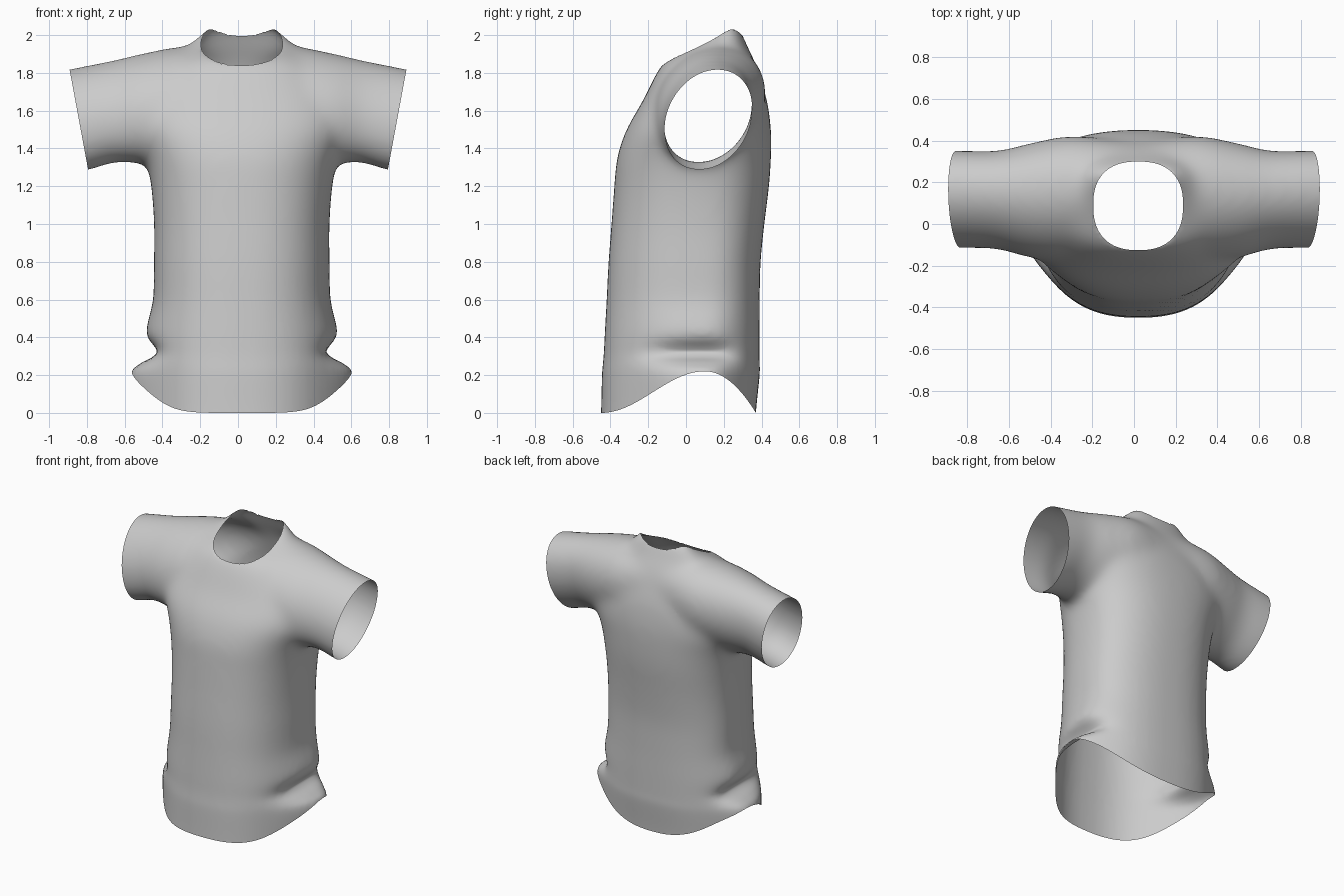
import bpy, bmesh, math
from mathutils import Vector

if "Cube" in bpy.data.objects:
    bpy.data.objects.remove(bpy.data.objects["Cube"])

SIDES = 64


def smooth_rows(rows, steps=5):
    """Catmull-Rom rows between the given section rows."""
    out = []
    for i in range(len(rows) - 1):
        quad = (rows[max(i - 1, 0)], rows[i], rows[i + 1], rows[min(i + 2, len(rows) - 1)])
        for s in range(steps):
            t = s / steps
            out.append([b + t / 2 * (c - a + t * (2*a - 5*b + 4*c - d + t * (3*(b - c) + d - a)))
                        for a, b, c, d in zip(*quad)])
    return out + [rows[-1]]


def loft(bm, rows, section):
    """Closed skin through one ring of points per row."""
    rings = []
    for row in rows:
        angles = [math.tau * k / SIDES for k in range(SIDES)]
        rings.append([bm.verts.new(section(row, math.cos(a), math.sin(a))) for a in angles])
    for r0, r1 in zip(rings, rings[1:]):
        for k in range(SIDES):
            n = (k + 1) % SIDES
            bm.faces.new((r0[k], r0[n], r1[n], r1[k]))
    bm.faces.new(rings[0][::-1])
    bm.faces.new(rings[-1])


def boxy(value):
    return math.copysign(abs(value) ** 0.84, value)


def torso_section(row, c, s):
    """Rounded halves meeting at the widest line, with flares and folds at the sides."""
    z, front, back, half, flare = row
    widest = max(0.09, (front + back) / 2)
    depth = back - widest if s > 0 else widest - front
    return (0.02 + half * boxy(c) + flare * c ** 9, widest + depth * boxy(s), z)


def sleeve_section(row, c, s):
    x, front, back, low, high = row
    rise = (high - low) / 2 * s
    return (x, (front + back) / 2 - 0.012 + (back - front) / 2 * c + 0.18 * rise, (low + high) / 2 + rise)


# Torso: height, front, back, half width, side flare
torso = [(-0.2, -0.46, 0.36, 0.5, 0.08), (0.0, -0.45, 0.37, 0.5, 0.08), (0.2, -0.445, 0.39, 0.5, 0.09),
         (0.26, -0.44, 0.39, 0.5, 0.04), (0.32, -0.435, 0.39, 0.495, -0.05),
         (0.42, -0.43, 0.39, 0.49, 0.015), (0.6, -0.42, 0.39, 0.47, 0), (0.8, -0.41, 0.395, 0.465, 0),
         (1.0, -0.395, 0.415, 0.465, 0), (1.2, -0.38, 0.44, 0.48, 0), (1.35, -0.365, 0.45, 0.51, 0),
         (1.5, -0.315, 0.45, 0.57, 0), (1.65, -0.23, 0.43, 0.55, 0), (1.8, -0.155, 0.385, 0.44, 0),
         (1.87, -0.1, 0.36, 0.37, 0), (1.93, 0.01, 0.33, 0.3, 0), (2.0, 0.13, 0.3, 0.23, 0),
         (2.06, 0.18, 0.27, 0.17, 0)]
# Sleeve: distance out, front, back, bottom, top
sleeve = [(0.0, -0.1, 0.405, 1.36, 1.95), (0.3, -0.155, 0.43, 1.33, 1.94),
          (0.5, -0.145, 0.395, 1.32, 1.905), (0.65, -0.105, 0.36, 1.325, 1.87),
          (0.8, -0.1, 0.36, 1.28, 1.84), (1.0, -0.1, 0.365, 1.25, 1.8)]
sleeves = [(-r[0],) + r[1:] for r in sleeve[:0:-1]] + sleeve

bm = bmesh.new()
loft(bm, smooth_rows(torso), torso_section)
loft(bm, smooth_rows(sleeves), sleeve_section)
bmesh.ops.recalc_face_normals(bm, faces=bm.faces)
mesh = bpy.data.meshes.new("shirt")
bm.to_mesh(mesh)
bm.free()
shirt = bpy.data.objects.new("shirt", mesh)
bpy.context.collection.objects.link(shirt)
bpy.context.view_layer.objects.active = shirt
shirt.select_set(True)

# Merge into one cloth surface, softest around the chest and armpits
remesh = shirt.modifiers.new("merge", "REMESH")
remesh.mode = "VOXEL"
remesh.voxel_size = 0.018
bpy.ops.object.modifier_apply(modifier="merge")
upper = shirt.vertex_groups.new(name="upper")
for v in shirt.data.vertices:
    upper.add([v.index], min(max((v.co.z - 0.7) / 0.4, 0), 1), "REPLACE")
for name, group, rounds in (("soften", "", 6), ("soften_upper", "upper", 45)):
    soften = shirt.modifiers.new(name, "SMOOTH")
    soften.factor = 0.5
    soften.iterations = rounds
    soften.vertex_group = group
    bpy.ops.object.modifier_apply(modifier=name)


def hem_height(v):
    t = (v.y - 0.1) / (0.55 if v.y < 0.1 else 0.27)
    if t < 0:
        return 0.11 * (1 + math.cos(math.pi * max(t, -1)))
    return 0.22 * (1 - min(t, 1) ** 2)


def neck_height(v):
    across, along = abs(v.x - 0.02) / 0.215, abs(v.y - 0.085) / 0.213
    radius = (across ** 2.4 + along ** 2.4) ** (1 / 2.4)
    return 1.93 + 8 * (radius - 1)


def cut(bm, co, normal, above=-9):
    faces = [f for f in bm.faces if f.calc_center_median().z > above]
    geom = list({e for f in faces for e in f.edges} | {v for f in faces for v in f.verts}) + faces
    bmesh.ops.bisect_plane(bm, geom=geom, plane_co=Vector(co), plane_no=Vector(normal), clear_outer=True)


def cut_at_height(bm, height, direction):
    """Trim along a curved height by flattening it, cutting and restoring it."""
    for v in bm.verts:
        v.co.z -= height(v.co)
    cut(bm, (0, 0, 0), (0, 0, direction))
    for v in bm.verts:
        v.co.z += height(v.co)


# Open the sleeves, neck and hem
bm = bmesh.new()
bm.from_mesh(shirt.data)
for side in (-1, 1):
    cut(bm, (side * 0.842, 0, 1.55), (side, 0, -0.185), above=1.1)
cut_at_height(bm, neck_height, 1)
cut_at_height(bm, hem_height, -1)
bm.to_mesh(shirt.data)
bm.free()
bpy.ops.object.shade_smooth()

# Plain cloth colour
cloth = bpy.data.materials.new("grey cloth")
cloth.use_nodes = True
colour = (0.6, 0.6, 0.6, 1)
cloth.diffuse_color = colour
cloth.node_tree.nodes["Principled BSDF"].inputs["Base Color"].default_value = colour
shirt.data.materials.clear()
shirt.data.materials.append(cloth)
